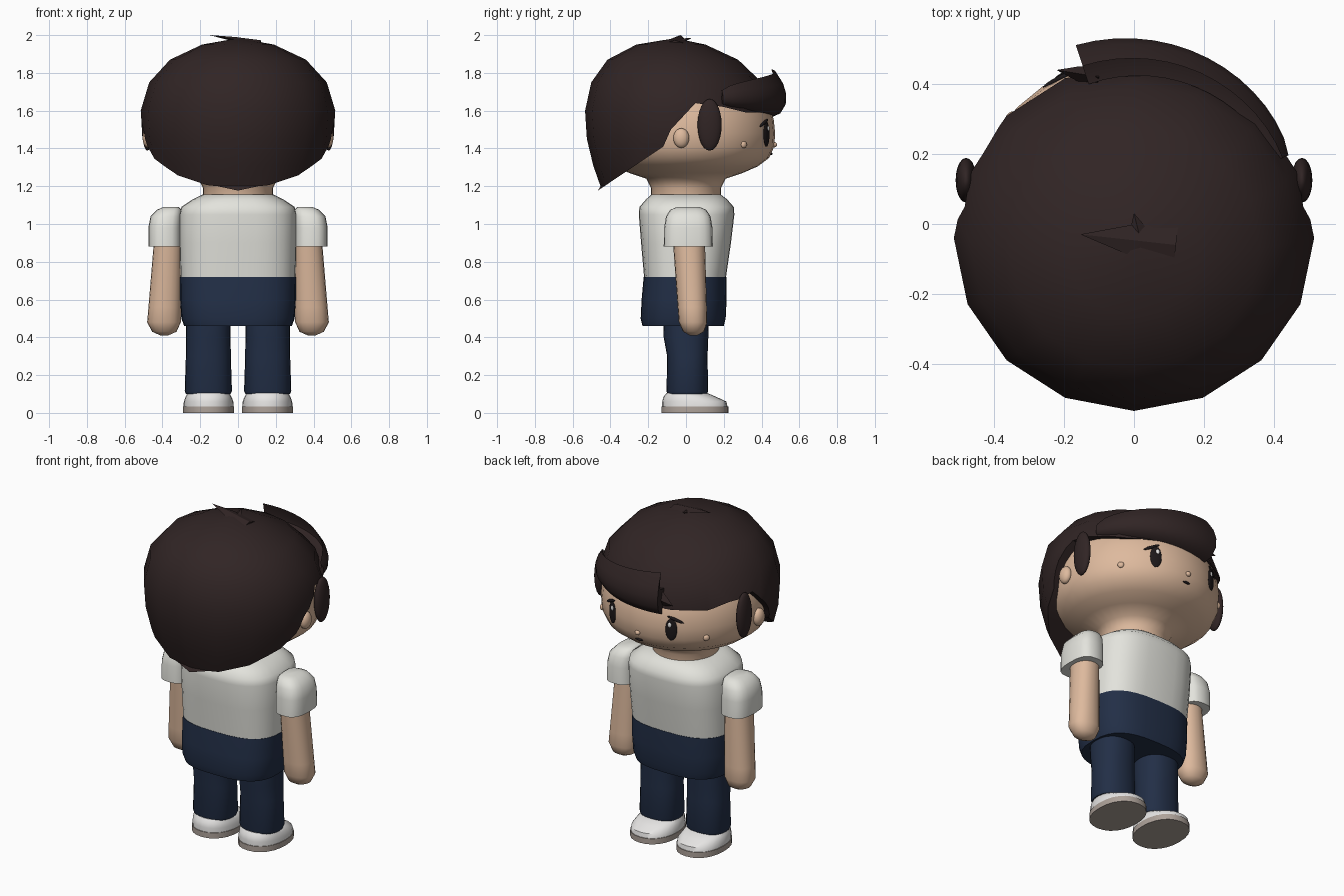
import bpy, bmesh, math
from mathutils import Vector

cube = bpy.data.objects.get("Cube")
if cube:
    bpy.data.objects.remove(cube, do_unlink=True)


def material(name, r, g, b):
    m = bpy.data.materials.new(name)
    m.use_nodes = True
    m.diffuse_color = (r, g, b, 1)
    bsdf = m.node_tree.nodes["Principled BSDF"]
    bsdf.inputs["Base Color"].default_value = (r, g, b, 1)
    bsdf.inputs["Roughness"].default_value = 0.8
    return m


HAIR = material("dark brown hair", 0.03, 0.018, 0.018)
SKIN = material("warm skin", 0.73, 0.49, 0.34)
SHIRT = material("off white cloth", 0.77, 0.77, 0.72)
NAVY = material("navy cloth", 0.016, 0.028, 0.062)
SHOE = material("white shoe", 0.82, 0.81, 0.8)
SOLE = material("taupe sole", 0.42, 0.36, 0.32)
INK = material("dark eye", 0.012, 0.009, 0.01)


def finish(name, bm, mat, angle=45):
    bmesh.ops.recalc_face_normals(bm, faces=bm.faces)
    mesh = bpy.data.meshes.new(name)
    bm.to_mesh(mesh)
    bm.free()
    mesh.materials.append(mat)
    obj = bpy.data.objects.new(name, mesh)
    bpy.context.collection.objects.link(obj)
    smooth(obj, angle)
    return obj


def smooth(obj, angle):
    bpy.ops.object.select_all(action="DESELECT")
    obj.select_set(True)
    bpy.context.view_layer.objects.active = obj
    bpy.ops.object.shade_smooth_by_angle(angle=math.radians(angle))


def skin_rings(bm, rings, closed_ends=True):
    """Join equal loops of points with quads."""
    loops = [[bm.verts.new(p) for p in ring] for ring in rings]
    n = len(loops[0])
    for a, b in zip(loops, loops[1:]):
        for i in range(n):
            j = (i + 1) % n
            bm.faces.new((a[i], a[j], b[j], b[i]))
    if closed_ends:
        bm.faces.new(loops[0])
        bm.faces.new(loops[-1])


def loft(name, rings, mat, segs=24, power=2.0, angle=45):
    """Rings are (centre x, centre y, z, radius x, radius y)."""
    def curve(v):
        return math.copysign(abs(v) ** (2 / power), v)
    bm = bmesh.new()
    turn = [math.tau * i / segs - math.pi / 2 for i in range(segs)]
    skin_rings(bm, [[(cx + rx * curve(math.cos(t)), cy + ry * curve(math.sin(t)), z)
                     for t in turn] for cx, cy, z, rx, ry in rings])
    return finish(name, bm, mat, angle)


def ball(name, loc, size, mat, turn=0, tilt=0):
    """Ellipsoid; its local y axis points outward at the given turn."""
    bm = bmesh.new()
    bmesh.ops.create_uvsphere(bm, u_segments=20, v_segments=12, radius=1)
    bmesh.ops.scale(bm, vec=size, verts=bm.verts)
    obj = finish(name, bm, mat)
    obj.location = loc
    obj.rotation_euler = (0, tilt, turn)
    return obj


def on_face(name, deg, z, radius, size, mat, tilt=0):
    a = math.radians(deg)
    return ball(name, (radius * math.cos(a), radius * math.sin(a), z), size, mat,
                a - math.pi / 2, tilt)


# Head with neck
head = [(0.185, 1.12), (0.185, 1.19), (0.21, 1.24), (0.3, 1.27), (0.38, 1.305), (0.44, 1.35),
        (0.467, 1.41), (0.472, 1.48), (0.465, 1.55), (0.44, 1.63), (0.36, 1.75), (0.2, 1.85)]
loft("head", [(0, 0, z, r, r) for r, z in head], SKIN, 32, angle=60)

# Hair cap, trimmed along the hairline
cap = [(0.48, -0.04, 1.12), (0.43, -0.04, 1.2), (0.47, -0.04, 1.31), (0.505, -0.04, 1.45),
       (0.515, -0.04, 1.6), (0.47, -0.05, 1.75), (0.36, -0.07, 1.87), (0.19, -0.08, 1.95),
       (0.02, -0.06, 1.98)]
hair = loft("hair_cap", [(0, cy, z, r, 0.96 * r) for r, cy, z in cap], HAIR, 16)
hairline = [(-0.7, 1.02), (-0.12, 1.41), (-0.08, 1.5), (0.05, 1.64), (0.2, 1.62),
            (0.32, 1.59), (0.7, 1.59), (0.7, 0.9), (-0.7, 0.9)]
bm = bmesh.new()
skin_rings(bm, [[(x, y, z) for y, z in hairline] for x in (-0.8, 0.8)])
cutter = finish("hairline_cutter", bm, HAIR)
cutter.hide_render = True
trim = hair.modifiers.new("trim", "BOOLEAN")
trim.operation, trim.solver, trim.object = "DIFFERENCE", "EXACT", cutter
bpy.ops.object.select_all(action="DESELECT")
bpy.context.view_layer.objects.active = hair
hair.select_set(True)
bpy.ops.object.modifier_apply(modifier=trim.name)
bpy.data.objects.remove(cutter, do_unlink=True)
smooth(hair, 50)

# Swept fringe: a cupped section that grows along an arc around the forehead
section = [(-0.04, -0.04), (0.0, -0.07), (0.045, -0.05), (0.075, 0.0), (0.078, 0.06),
           (0.06, 0.12), (0.015, 0.19), (0.035, 0.13), (0.035, 0.1), (0.0, 0.08), (-0.04, 0.07)]
bm = bmesh.new()
rings, steps = [], 14
for i in range(steps + 1):
    t = i / steps
    a = math.radians(24 + 84 * t)
    s = 0.3 + 0.7 * t ** 0.6
    rings.append([((0.46 + s * dr) * math.cos(a), (0.46 + s * dr) * math.sin(a),
                   1.65 - 0.02 * t + s * dz) for dr, dz in section])
skin_rings(bm, rings)
finish("swept_fringe", bm, HAIR, 50)


# Pointed locks of hair
def lock(name, base, tip, width, height):
    base, tip = Vector(base), Vector(tip)
    side = (tip - base).cross(Vector((0, 0, 1))).normalized() * width
    up = Vector((0, 0, height))
    bm = bmesh.new()
    skin_rings(bm, [[c + k * v for v in (side, up, -side, -up)]
                    for c, k in ((base, 1), (base.lerp(tip, 0.5), 0.7), (tip, 0.02))])
    finish(name, bm, HAIR, 30)


lock("crown_lock", (0.12, -0.06, 1.955), (-0.15, -0.03, 2.0), 0.06, 0.018)
lock("crown_strand", (0.02, -0.05, 1.96), (0.0, 0.03, 1.985), 0.03, 0.015)
lock("fringe_strand", (-0.1, 0.42, 1.66), (-0.22, 0.44, 1.63), 0.03, 0.05)

# Nose and mouth
on_face("nose", 90, 1.42, 0.468, (0.016, 0.014, 0.014), SKIN)
on_face("mouth", 90, 1.372, 0.452, (0.024, 0.007, 0.007), INK)

# Torso
loft("shirt", [(0, -0.005, 0.72, 0.305, 0.217), (0, 0, 0.9, 0.31, 0.238),
               (0, 0.003, 1.05, 0.31, 0.253), (0, 0.003, 1.09, 0.3, 0.25),
               (0, 0.003, 1.13, 0.24, 0.215), (0, 0, 1.155, 0.19, 0.185)],
     SHIRT, 32, 2.8, 60)
loft("trouser_hips", [(0, -0.015, 0.46, 0.285, 0.215), (0, -0.015, 0.5, 0.3, 0.225),
                      (0, -0.01, 0.6, 0.306, 0.225), (0, -0.005, 0.72, 0.307, 0.219)],
     NAVY, 32, 2.8)

for side, s in (("left", 1), ("right", -1)):
    # Sideburn, ear and face details
    ball(side + "_sideburn", (s * 0.48, 0.125, 1.525), (0.03, 0.064, 0.137), HAIR)
    ball(side + "_ear", (s * 0.475, -0.025, 1.455), (0.03, 0.042, 0.052), SKIN)
    on_face(side + "_cheek", 90 - s * 49, 1.42, 0.467, (0.018, 0.012, 0.018), SKIN)
    on_face(side + "_eye", 90 - s * 25, 1.475, 0.47, (0.033, 0.009, 0.066), INK)
    on_face(side + "_eye_glint", 90 - s * 24, 1.505, 0.476, (0.011, 0.006, 0.015), SHOE)
    on_face(side + "_eyelash", 90 - s * 28, 1.535, 0.467, (0.05, 0.008, 0.009), INK, s * 0.4)

    # Sleeve and arm
    loft(side + "_sleeve", [(s * cx, 0.012, z, rx, ry) for cx, z, rx, ry in
                            ((0.387, 0.88, 0.088, 0.13), (0.387, 0.98, 0.088, 0.128),
                             (0.38, 1.04, 0.083, 0.118), (0.365, 1.075, 0.065, 0.095),
                             (0.355, 1.09, 0.04, 0.06))], SHIRT, 20, 2.8, 50)
    loft(side + "_arm", [(s * cx, cy, z, rx, ry) for cx, cy, z, rx, ry in
                         ((0.39, 0.04, 0.41, 0.02, 0.02), (0.39, 0.04, 0.43, 0.065, 0.055),
                          (0.392, 0.037, 0.48, 0.089, 0.075), (0.388, 0.033, 0.56, 0.086, 0.077),
                          (0.37, 0.015, 0.92, 0.074, 0.085))], SKIN, 20, 2.2, 50)

    # Leg, shoe and sole
    loft(side + "_trouser_leg", [(s * 0.157, cy, z, rx, ry) for cy, z, rx, ry in
                                 ((0.007, 0.1, 0.118, 0.105), (0.007, 0.115, 0.125, 0.11),
                                  (0.007, 0.3, 0.119, 0.107), (0.0, 0.4, 0.118, 0.118),
                                  (0.0, 0.5, 0.118, 0.12))], NAVY, 24, 2.3)
    shoe = loft(side + "_shoe", [(s * 0.156, cy, z, rx, ry) for cy, z, rx, ry in
                                 ((0.047, 0.03, 0.132, 0.173), (0.044, 0.06, 0.131, 0.17),
                                  (0.02, 0.085, 0.122, 0.14), (0.005, 0.105, 0.11, 0.108))],
                SHOE, 24, 2.2, 50)
    loft(side + "_sole", [(s * 0.156, 0.047, z, 0.135, 0.177) for z in (0, 0.034)], SOLE, 24, 2.2)
